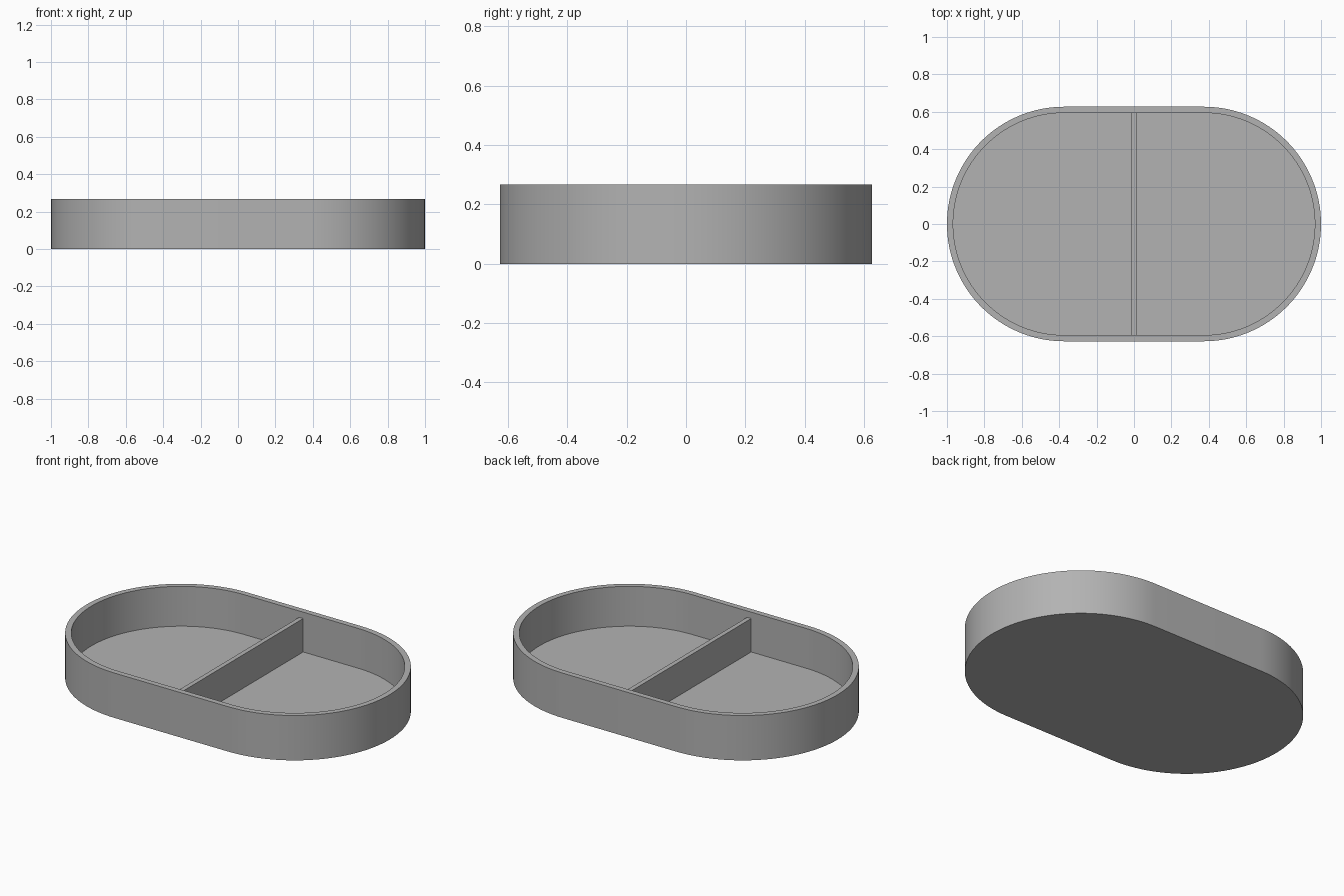
import bpy
import bmesh
import math

default = bpy.data.objects.get("Cube")
if default:
    bpy.data.objects.remove(default, do_unlink=True)

HEIGHT = 0.267
RADIUS = 0.627
STRAIGHT = 1 - RADIUS      # half length of the straight sides
WALL = 0.033
FLOOR = 0.03
DIVIDER_TOP = 0.229
DIVIDER_WIDTH = 0.027
ARC_STEPS = 64

grey = bpy.data.materials.new("plain grey")
grey.use_nodes = True
colour = (0.45, 0.45, 0.45, 1)
grey.diffuse_color = colour
grey.node_tree.nodes["Principled BSDF"].inputs["Base Color"].default_value = colour


def add_object(name, bm):
    bmesh.ops.recalc_face_normals(bm, faces=bm.faces)
    mesh = bpy.data.meshes.new(name)
    bm.to_mesh(mesh)
    bm.free()
    mesh.materials.append(grey)
    obj = bpy.data.objects.new(name, mesh)
    bpy.context.collection.objects.link(obj)
    return obj


def oval_ring(bm, radius, z):
    """Ring of vertices: two half circles joined by straight sides."""
    ring = []
    for side in (1, -1):
        for i in range(ARC_STEPS + 1):
            a = math.pi * (i / ARC_STEPS - 0.5)
            ring.append(bm.verts.new((side * (STRAIGHT + radius * math.cos(a)),
                                      side * radius * math.sin(a), z)))
    return ring


# Tray: outer wall, flat rim, inner wall and floor
bm = bmesh.new()
inner = RADIUS - WALL
rings = [oval_ring(bm, r, z) for r, z in
         ((RADIUS, 0), (RADIUS, HEIGHT), (inner, HEIGHT), (inner, FLOOR))]
for low, high in zip(rings, rings[1:]):
    for i in range(len(low)):
        j = (i + 1) % len(low)
        bm.faces.new((low[i], low[j], high[j], high[i]))
bm.faces.new(rings[0])
bm.faces.new(rings[-1])
tray = add_object("oval_tray", bm)
bpy.ops.object.select_all(action="DESELECT")
bpy.context.view_layer.objects.active = tray
tray.select_set(True)
bpy.ops.object.shade_smooth_by_angle(angle=math.radians(30))

# Divider: thin cross wall, slightly lower than the rim, seated in floor and walls
bm = bmesh.new()
bmesh.ops.create_cube(bm, size=1)
bottom = FLOOR - 0.005
for v in bm.verts:
    v.co.x *= DIVIDER_WIDTH
    v.co.y *= 2 * (inner + 0.005)
    v.co.z = DIVIDER_TOP if v.co.z > 0 else bottom
add_object("divider", bm)
